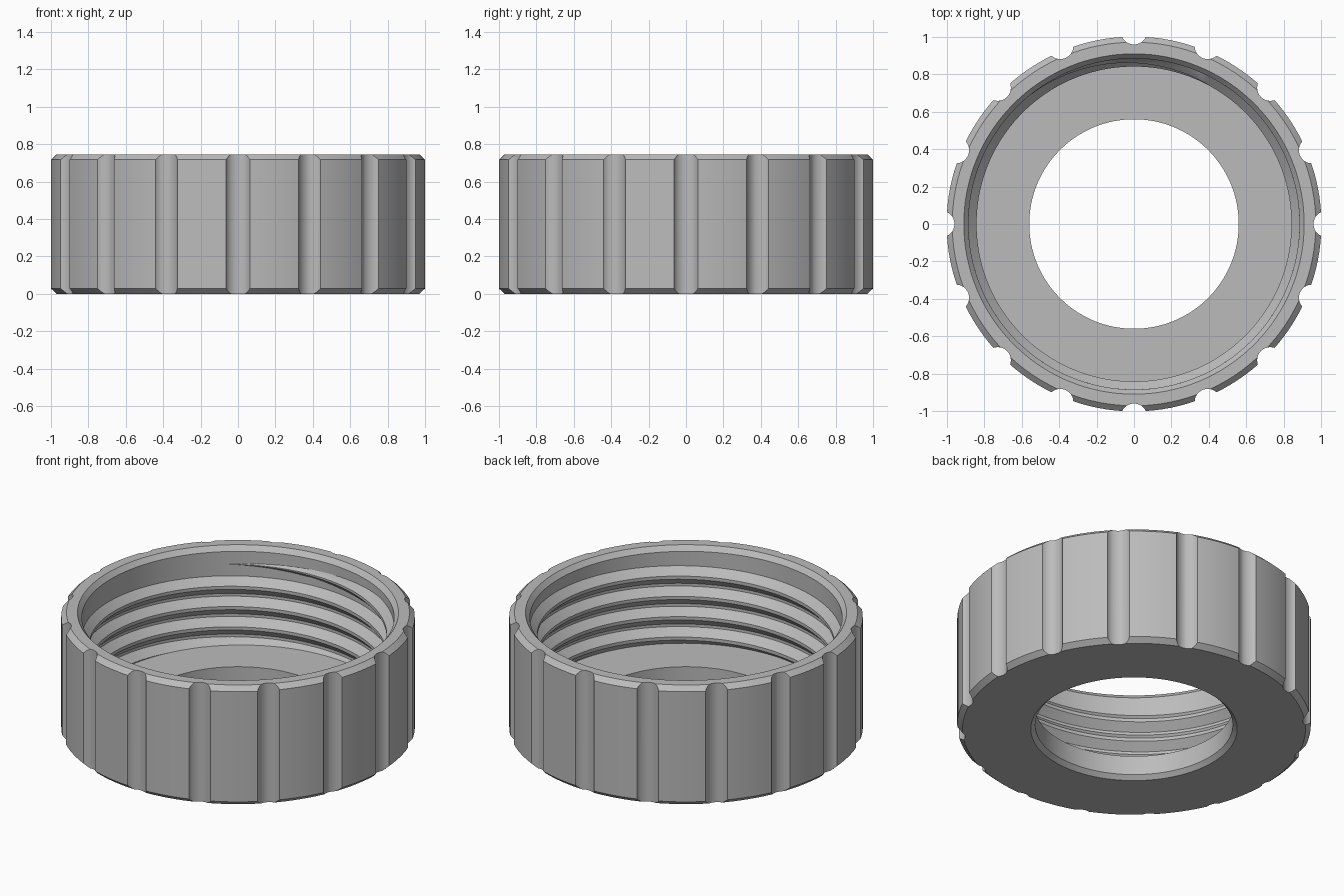
import bpy, bmesh
from math import cos, sin, pi, radians
from mathutils import Matrix

if "Cube" in bpy.data.objects:
    bpy.data.objects.remove(bpy.data.objects["Cube"])

HEIGHT, FLOOR, RADIUS, BORE = 0.745, 0.145, 1.002, 0.885
PITCH, DEPTH, SEGMENTS, GROOVES = 0.127, 0.043, 128, 16

grey = bpy.data.materials.new("plain_grey")
grey.use_nodes = True
colour = (0.5, 0.5, 0.5, 1)
grey.diffuse_color = colour
grey.node_tree.nodes["Principled BSDF"].inputs["Base Color"].default_value = colour


def make_object(name, bm):
    bmesh.ops.recalc_face_normals(bm, faces=bm.faces)
    mesh = bpy.data.meshes.new(name)
    bm.to_mesh(mesh)
    bm.free()
    mesh.materials.append(grey)
    obj = bpy.data.objects.new(name, mesh)
    bpy.context.collection.objects.link(obj)
    return obj


def smooth(obj):
    bpy.ops.object.select_all(action='DESELECT')
    obj.select_set(True)
    bpy.context.view_layer.objects.active = obj
    bpy.ops.object.shade_smooth_by_angle(angle=radians(25))


def bridge(bm, rings, closed):
    # join neighbouring rings of a closed cross-section
    for i in range(len(rings) if closed else len(rings) - 1):
        a, b = rings[i], rings[(i + 1) % len(rings)]
        for j in range(len(a)):
            k = (j + 1) % len(a)
            bm.faces.new((a[j], a[k], b[k], b[j]))


# Cap body: chamfered ring with an inward floor flange
profile = [
    (0.585, 0), (RADIUS - 0.03, 0), (RADIUS, 0.028), (RADIUS, HEIGHT - 0.028),
    (RADIUS - 0.03, HEIGHT), (0.91, HEIGHT), (BORE, HEIGHT - 0.03),
    (BORE, FLOOR), (0.56, FLOOR), (0.56, 0.025),
]
bm = bmesh.new()
rings = []
for i in range(SEGMENTS):
    a = 2 * pi * i / SEGMENTS
    rings.append([bm.verts.new((r * cos(a), r * sin(a), z)) for r, z in profile])
bridge(bm, rings, True)
body = make_object("cap_body", bm)

# Grip grooves cut around the outside
bm = bmesh.new()
for i in range(GROOVES):
    place = Matrix.Rotation(2 * pi * i / GROOVES, 4, 'Z') @ Matrix.Translation((1.03, 0, HEIGHT / 2))
    bmesh.ops.create_cone(bm, cap_ends=True, segments=32, radius1=0.07, radius2=0.07,
                          depth=HEIGHT + 0.2, matrix=place)
cutter = make_object("groove_cutter", bm)
cutter.hide_render = True
cut = body.modifiers.new("grip_grooves", 'BOOLEAN')
cut.operation, cut.solver, cut.object = 'DIFFERENCE', 'EXACT', cutter
bpy.context.view_layer.objects.active = body
bpy.ops.object.modifier_apply(modifier=cut.name)
bpy.data.objects.remove(cutter)
smooth(body)

# Internal thread: helical ridge rising out of the floor and fading at the mouth
bm = bmesh.new()
rings = []
start, end, fade = 0.07, 0.635, 24
phase = radians(135) - 2 * pi * (0.51 - start) / PITCH
steps = int((end - start) / PITCH * SEGMENTS)
for i in range(steps + 1):
    a = phase + 2 * pi * i / SEGMENTS
    z = start + PITCH * i / SEGMENTS
    s = max(0.03, min(1, (steps - i) / fade))
    crest = BORE - DEPTH * s
    section = [(BORE + 0.01, -0.055), (BORE, -0.055 * s), (crest, -0.01 * s),
               (crest, 0.01 * s), (BORE, 0.055 * s), (BORE + 0.01, 0.055)]
    rings.append([bm.verts.new((r * cos(a), r * sin(a), z + dz)) for r, dz in section])
bridge(bm, rings, False)
bm.faces.new(rings[0])
bm.faces.new(rings[-1])
thread = make_object("inner_thread", bm)
smooth(thread)
